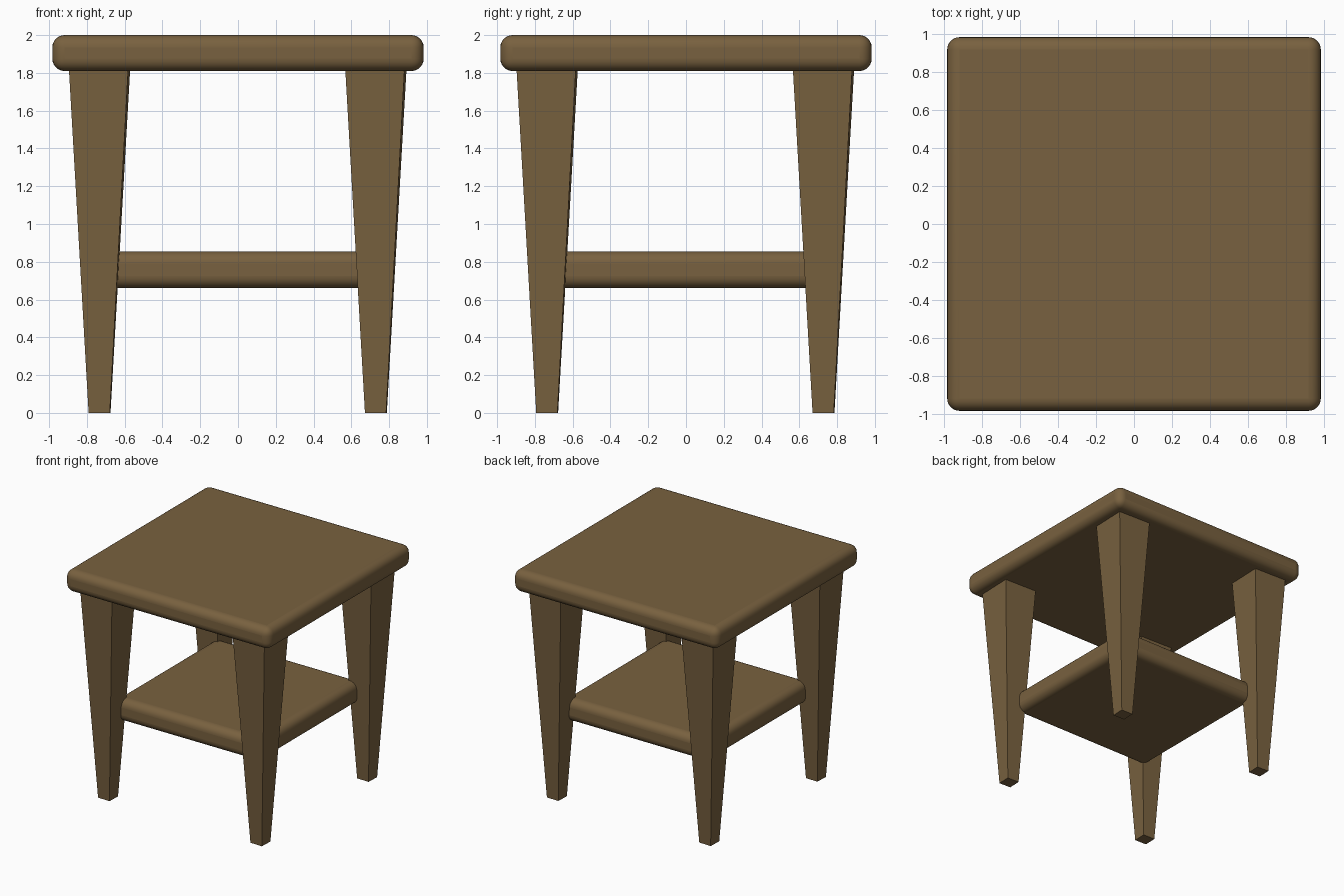
import bpy, bmesh
from math import radians

if "Cube" in bpy.data.objects:
    bpy.data.objects.remove(bpy.data.objects["Cube"])

wood = bpy.data.materials.new("brown_wood")
wood.diffuse_color = (0.19, 0.12, 0.05, 1)
wood.use_nodes = True
wood.node_tree.nodes["Principled BSDF"].inputs["Base Color"].default_value = wood.diffuse_color


def make_object(name, bm):
    mesh = bpy.data.meshes.new(name)
    bm.to_mesh(mesh)
    bm.free()
    mesh.materials.append(wood)
    obj = bpy.data.objects.new(name, mesh)
    bpy.context.collection.objects.link(obj)
    return obj


def rounded_board(name, half, z0, z1):
    bm = bmesh.new()
    bmesh.ops.create_cube(bm, size=1)
    bmesh.ops.scale(bm, vec=(2 * half, 2 * half, z1 - z0), verts=bm.verts)
    obj = make_object(name, bm)
    obj.location.z = (z0 + z1) / 2
    bevel = obj.modifiers.new("rounded_edges", 'BEVEL')
    bevel.width = 0.065
    bevel.segments = 6
    bpy.context.view_layer.objects.active = obj
    obj.select_set(True)
    bpy.ops.object.shade_smooth_by_angle(angle=radians(30))
    obj.select_set(False)


def tapered_leg(name, x, y):
    height, bottom, top = 1.86, 0.112, 0.318
    bm = bmesh.new()
    bmesh.ops.create_cube(bm, size=1)
    for v in bm.verts:
        width = top if v.co.z > 0 else bottom
        v.co.x *= width
        v.co.y *= width
        v.co.z = (v.co.z + 0.5) * height
    obj = make_object(name, bm)
    obj.location = (x, y, 0)
    obj.rotation_euler.z = radians(-2)


# table top and lower shelf
rounded_board("table_top", 0.983, 1.81, 2.0)
rounded_board("lower_shelf", 0.70, 0.66, 0.855)

# four legs, turned very slightly, narrowing towards the floor
for side, x in (("left", -0.733), ("right", 0.73)):
    for end, y in (("front", -0.735), ("back", 0.728)):
        tapered_leg(f"{end}_{side}_leg", x, y)
